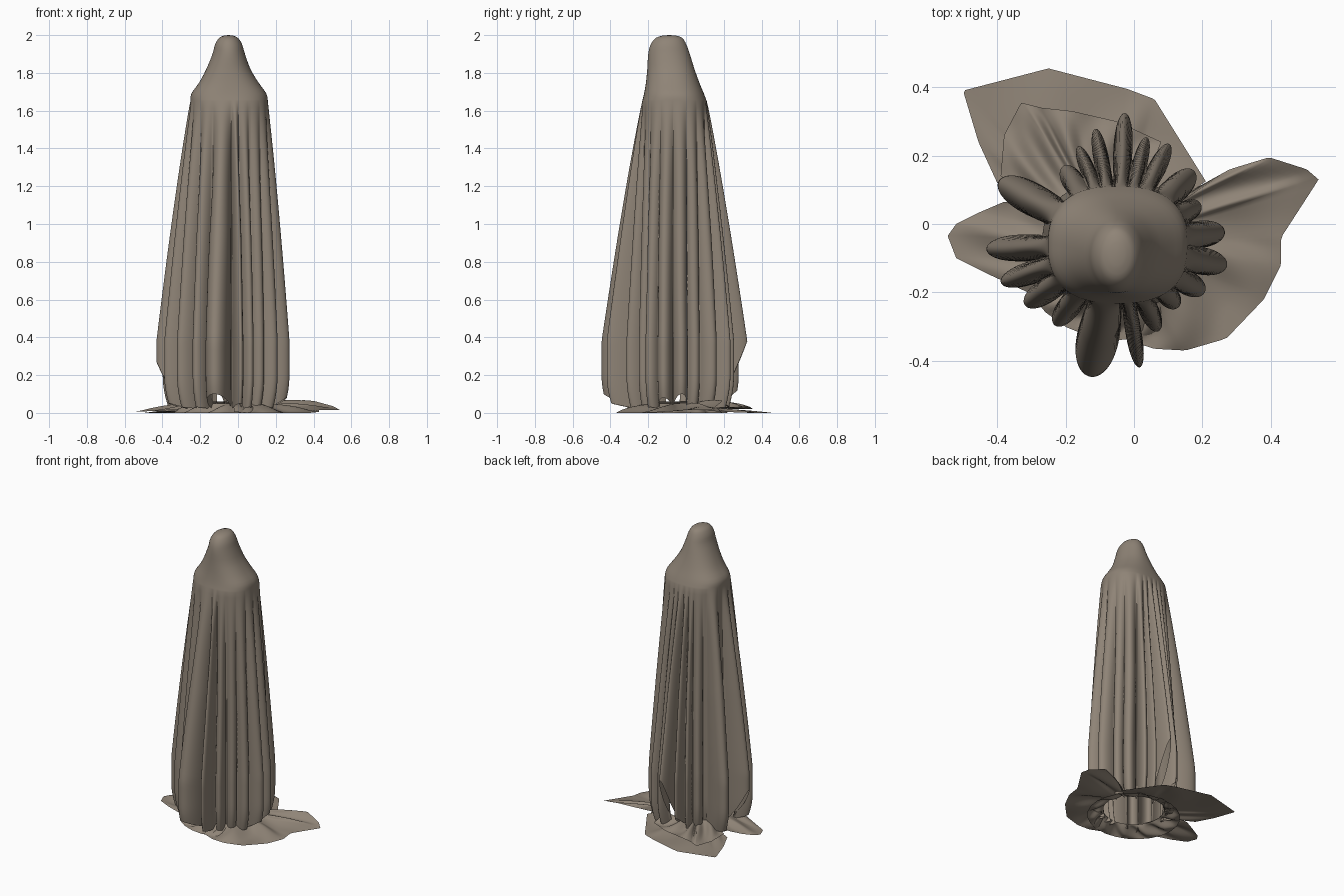
import bpy, math

if "Cube" in bpy.data.objects:
    bpy.data.objects.remove(bpy.data.objects["Cube"])

cloth = bpy.data.materials.new("taupe cloth")
cloth.diffuse_color = (0.275, 0.23, 0.183, 1)
cloth.use_nodes = True
cloth.node_tree.nodes["Principled BSDF"].inputs["Base Color"].default_value = cloth.diffuse_color


def make(name, verts, faces):
    me = bpy.data.meshes.new(name)
    me.from_pydata(verts, [], faces)
    me.materials.append(cloth)
    for p in me.polygons:
        p.use_smooth = True
    ob = bpy.data.objects.new(name, me)
    bpy.context.collection.objects.link(ob)
    return ob


def lerp(a, b, t):
    return a + (b - a) * t


def spline(pts, u):
    """Catmull-Rom through a list of tuples, u from 0 to 1."""
    n = len(pts) - 1
    i = min(int(u * n), n - 1)
    t = u * n - i
    p = [pts[max(0, min(n, i + k))] for k in (-1, 0, 1, 2)]
    return [0.5 * (2 * b + (c - a) * t + (2 * a - 5 * b + 4 * c - d) * t * t
                   + (3 * b - a - 3 * c + d) * t ** 3) for a, b, c, d in zip(*p)]


# ---- draped sheet: head and shoulders, then deep hanging folds ----
CX, CY = -0.047, -0.06
# z, left, right, front, back of the smooth upper part
HEAD = [(1.998, -0.072, -0.028, -0.12, -0.055), (1.985, -0.10, 0.0, -0.16, -0.02),
        (1.95, -0.122, 0.022, -0.187, 0.002), (1.90, -0.135, 0.037, -0.20, 0.02),
        (1.82, -0.168, 0.066, -0.205, 0.045), (1.75, -0.205, 0.108, -0.212, 0.07),
        (1.69, -0.247, 0.15, -0.222, 0.095), (1.65, -0.252, 0.158, -0.232, 0.11)]
# fold direction (degrees), reach at the bottom, half width, hem height at the tip
FOLDS = [(87, .385, 7, .38), (101, .345, 6, .12), (75, .325, 6, .03), (63, .33, 7, .03),
         (44, .31, 10, .03), (26, .27, 8, .03), (7, .315, 10, .1), (-11, .325, 10, .08),
         (-29, .29, 9, .03), (-46, .255, 8, .03), (-65, .28, 8, .03), (-80, .365, 6, .05),
         (-102, .395, 15, .1), (-128, .30, 9, .03), (-147, .325, 9, .03), (-162, .36, 8, .05),
         (-178, .385, 9, .27), (152, .395, 11, .04), (125, .28, 9, .03), (112, .31, 6, .03)]
N, R1, R2 = 540, 22, 46


def ring_pt(st, a):
    """Rounded-square section that gets squarer toward the shoulders."""
    z, l, r, f, b = st
    e = lerp(2.5, 2.0, min(1, max(0, (z - 1.65) / 0.25)))
    c, s = math.cos(a), math.sin(a)
    hx, hy = (r - l) / 2, (b - f) / 2
    k = (abs(c / hx) ** e + abs(s / hy) ** e) ** (-1 / e)
    return ((l + r) / 2 + k * c, (f + b) / 2 + k * s, z)


def fold_at(deg, sharp):
    """Strongest fold in this direction: (weight, reach, hem)."""
    best = (0, 0.3, 0.02)
    for a, reach, w, hem in FOLDS:
        d = abs((deg - a + 180) % 360 - 180) / w
        if d < 1:
            wt = (1 - d * d) ** lerp(1.3, 0.65, sharp)
            if wt > best[0]:
                best = (wt, reach, hem)
    return best


verts = [(-0.05, -0.088, 2.0)]
for i in range(R1):
    st = spline(HEAD, i / (R1 - 1))
    verts += [ring_pt(st, 2 * math.pi * j / N) for j in range(N)]
for i in range(1, R2 + 1):
    t = i / R2
    for j in range(N):
        a = 2 * math.pi * j / N
        deg = math.degrees(a)
        bx, by, _ = ring_pt(HEAD[-1], a)
        valley = math.hypot(bx - CX, by - CY)
        w0, _, hem = fold_at(deg, 1)
        z = lerp(1.65, 0.02 + (hem - 0.02) * w0 ** 1.5, t)
        g = min(1, (1.65 - z) / 1.27)
        sway = 2.5 * math.sin(3 * a + 2.5 * z) * g * (1 - g)
        w, reach, _ = fold_at(deg + sway, min(1, g * 1.8))
        inner = valley * (1 + 0.08 * g)
        r = inner + max(0.0, reach - inner) * w * g ** 0.93
        if z < 0.2:
            r *= 1 - 0.12 * ((0.2 - z) / 0.2) ** 2
        verts.append((CX + r * math.cos(a), CY + r * math.sin(a), z))
faces = [(0, 1 + j, 1 + (j + 1) % N) for j in range(N)]
for i in range(R1 + R2 - 1):
    o = 1 + i * N
    faces += [(o + j, o + N + j, o + N + (j + 1) % N, o + (j + 1) % N) for j in range(N)]
make("draped_sheet", verts, faces)


# ---- cloth lying on the floor ----
def floor_flap(name, outline, inner, z_in, amp, waves, cols=80, rows=14):
    """Sheet from near the body out to a rim given as (x, y, z) points."""
    vs, fs = [], []
    n = len(outline) - 1
    for j in range(cols + 1):
        u = j / cols * n
        k = min(int(u), n - 1)
        x, y, z = (lerp(p, q, u - k) for p, q in zip(outline[k], outline[k + 1]))
        d = math.hypot(x - CX, y - CY)
        ix, iy = CX + (x - CX) / d * inner, CY + (y - CY) / d * inner
        for i in range(rows + 1):
            t = i / rows
            rip = math.sin(waves * j / cols * math.pi + 3 * t) * 4 * t * (1 - t)
            h = lerp(z_in, z, t ** 0.7) + amp * rip
            vs.append((lerp(ix, x, t), lerp(iy, y, t), max(0.0, h)))
    m = rows + 1
    for j in range(cols):
        fs += [(j * m + i, j * m + i + 1, j * m + m + i + 1, j * m + m + i) for i in range(rows)]
    make(name, vs, fs)


floor_flap("back_floor_flap",
           [(.21, .125, .01), (.06, .365, 0), (-.02, .395, 0), (-.25, .455, 0),
            (-.50, .39, 0), (-.455, .24, .005), (-.40, .12, .01)], .2, .03, .006, 7)
floor_flap("back_folded_layer",
           [(.08, .24, .03), (-.05, .30, .03), (-.18, .33, .035), (-.27, .34, .03),
            (-.33, .355, .02), (-.38, .26, .03), (-.39, .14, .04)], .2, .06, .015, 9)
floor_flap("left_floor_flap",
           [(-.32, .06, .03), (-.38, .065, .025), (-.45, .035, .015), (-.52, 0, .01),
            (-.545, -.035, .008), (-.52, -.10, .008), (-.43, -.145, .01), (-.31, -.20, .02)],
           .2, .06, .01, 4)
floor_flap("right_floor_flap",
           [(-.02, -.34, .005), (.06, -.365, 0), (.15, -.37, 0), (.27, -.335, 0),
            (.38, -.22, 0), (.43, -.12, .005), (.43, -.04, .015), (.54, .13, .015),
            (.505, .16, .035), (.395, .195, .065), (.28, .16, .05), (.19, .11, .03)],
           .2, .05, .014, 9)

# crumpled hem pooled around the feet
pool = [(CX + .30 * math.cos(k * math.pi / 12), CY + .28 * math.sin(k * math.pi / 12), 0.0)
        for k in range(25)]
floor_flap("pooled_hem", pool, .19, .05, .016, 22, cols=200)
